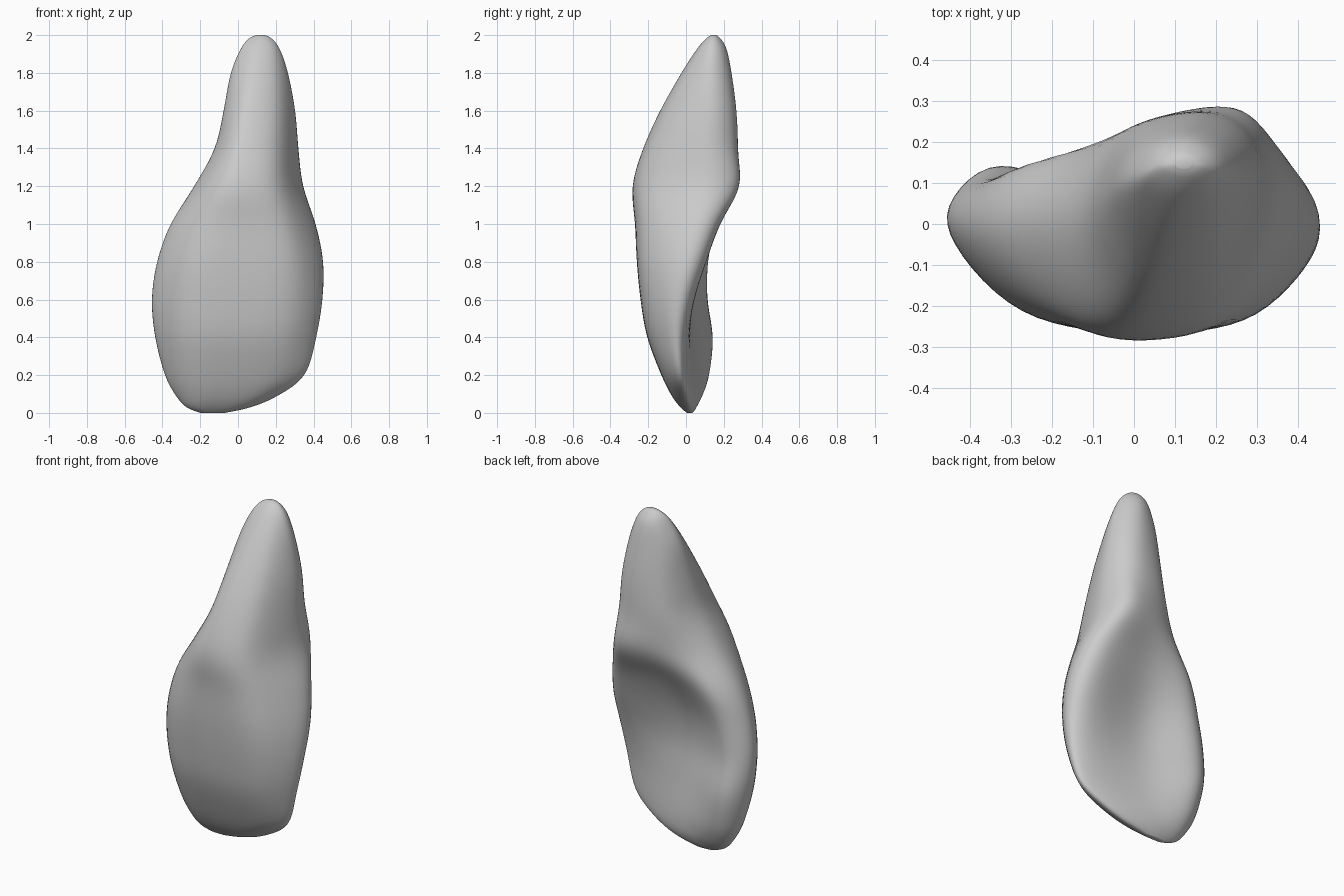
import bpy, bmesh
from mathutils import Vector

if "Cube" in bpy.data.objects:
    bpy.data.objects.remove(bpy.data.objects["Cube"])

# Section rows: z, xL, xR, yL, yR, xF, yF, back-left ridge y, xB, yB, back-right ridge y
crown = [
    (0.00, -.20, -.07, .02, .02, -.13, .005, .03, -.13, .035, .03),
    (0.03, -.275, .07, .02, .01, -.10, -.03, .05, -.10, .055, .035),
    (0.09, -.33, .21, .02, -.01, -.06, -.075, .085, -.06, .07, .03),
    (0.20, -.39, .355, .02, -.04, -.03, -.13, .125, -.03, .065, .01),
    (0.40, -.442, .415, .01, -.06, .00, -.205, .148, -.04, .04, .01),
    (0.60, -.460, .448, .00, -.05, .02, -.24, .118, -.04, .02, .045),
    (0.80, -.432, .452, -.01, -.01, .02, -.26, .12, -.03, .055, .11),
]
root = [
    (1.00, -.36, .412, -.01, .04, .02, -.27, .15, .02, .145, .18),
    (1.20, -.235, .345, .01, .09, .01, -.285, .175, .10, .265, .272),
    (1.40, -.125, .32, .03, .09, .03, -.228, .215, .14, .275, .24),
    (1.60, -.078, .303, .06, .11, .06, -.138, .215, .15, .268, .228),
    (1.80, -.04, .265, .10, .12, .09, -.025, .20, .14, .242, .205),
    (1.93, .015, .22, .12, .13, .11, .06, .19, .13, .215, .185),
    (1.985, .06, .175, .14, .14, .12, .11, .17, .125, .18, .165),
    (2.00, .10, .14, .145, .145, .12, .135, .155, .12, .16, .155),
]


def spline(a, b, c, d, t):
    return b + 0.5 * t * (c - a + t * (2*a - 5*b + 4*c - d + t * (3*(b - c) + d - a)))


def section(row):
    """Eight control points round one horizontal slice."""
    z, xl, xr, yl, yr, xf, yf, bl, xb, yb, br = row
    w = xr - xl
    full = 0.86 - max(0, z - .8) * .12
    return [Vector(p) for p in (
        (xl, yl, z),
        (xl + (xf - xl) * .36, yl + (yf - yl) * (full - .03), z),
        (xf, yf, z),
        (xr + (xf - xr) * .36, yr + (yf - yr) * full, z),
        (xr, yr, z),
        (xr - w * .11, br, z),
        (xb, yb, z),
        (xl + w * (.13 if z < 1.1 else .19), bl, z))]


def smooth_path(pts, steps, closed):
    n = len(pts)
    at = (lambda i: pts[i % n]) if closed else (lambda i: pts[max(0, min(n - 1, i))])
    out = [spline(at(i-1), at(i), at(i+1), at(i+2), k / steps)
           for i in range(n if closed else n - 1) for k in range(steps)]
    return out if closed else out + [pts[-1]]


# Loft: splines up the height, then round each slice
columns = [smooth_path(list(c), 6, False) for c in zip(*map(section, crown + root))]
bm = bmesh.new()
rings = [[bm.verts.new(p) for p in smooth_path(list(s), 8, True)] for s in zip(*columns)]
for lo, hi in zip(rings, rings[1:]):
    for i in range(len(lo)):
        j = (i + 1) % len(lo)
        bm.faces.new((lo[i], lo[j], hi[j], hi[i]))
bm.faces.new(rings[0][::-1])
bm.faces.new(rings[-1])
# Soften the lofted surface
for _ in range(6):
    bmesh.ops.smooth_vert(bm, verts=[v for r in rings[2:-2] for v in r], factor=0.5,
                          use_axis_x=True, use_axis_y=True, use_axis_z=True)
bmesh.ops.recalc_face_normals(bm, faces=bm.faces)
for f in bm.faces:
    f.smooth = True
mesh = bpy.data.meshes.new("tooth")
bm.to_mesh(mesh)
bm.free()
bpy.context.collection.objects.link(bpy.data.objects.new("tooth", mesh))
